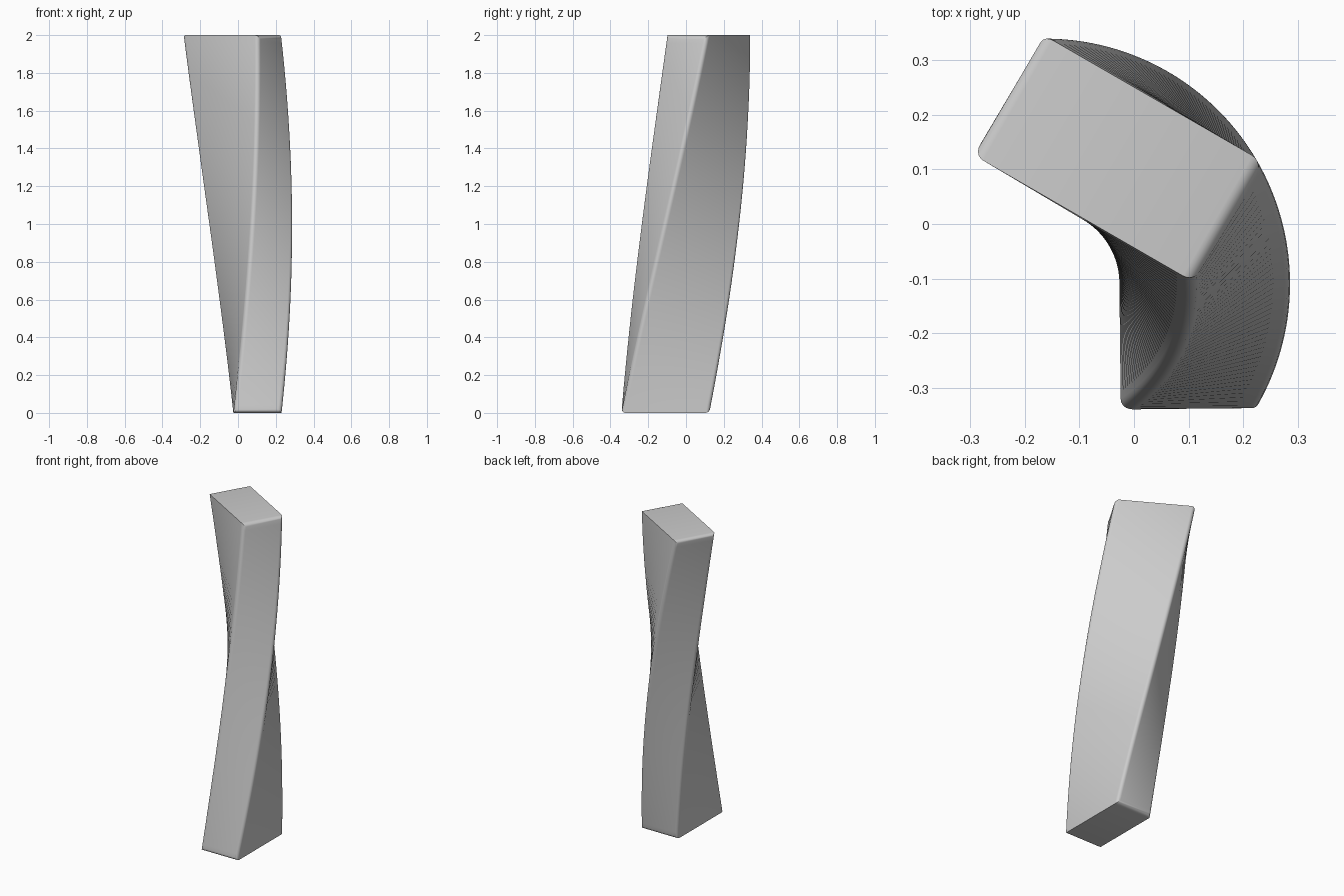
import bpy, bmesh, math
from mathutils import Matrix, Vector

if "Cube" in bpy.data.objects:
    bpy.data.objects.remove(bpy.data.objects["Cube"])

WIDTH, LENGTH, HEIGHT = 0.255, 0.465, 2.0
RADIUS = 0.266              # bar centre to twist axis
TWIST = math.radians(60)
FILLET = 0.021
SLICES = 48

# straight bar, offset from the twist axis
bm = bmesh.new()
bmesh.ops.create_cube(bm, size=1.0, matrix=Matrix.Translation((RADIUS, 0, HEIGHT / 2))
                      @ Matrix.Diagonal((WIDTH, LENGTH, HEIGHT, 1)))

# round the rims of the two narrow end faces
rims = [e for e in bm.edges if abs(e.verts[0].co.y - e.verts[1].co.y) < 1e-5]
bmesh.ops.bevel(bm, geom=rims, offset=FILLET, segments=5, profile=0.5, affect='EDGES')

# slice along the height, then twist about the axis
for i in range(1, SLICES):
    bmesh.ops.bisect_plane(bm, geom=bm.verts[:] + bm.edges[:] + bm.faces[:],
                           plane_co=(0, 0, HEIGHT * i / SLICES), plane_no=(0, 0, 1))
for v in bm.verts:
    v.co = Matrix.Rotation(TWIST * v.co.z / HEIGHT, 3, 'Z') @ v.co

# centre on x and y
mid = [(min(v.co[a] for v in bm.verts) + max(v.co[a] for v in bm.verts)) / 2 for a in (0, 1)]
bmesh.ops.translate(bm, verts=bm.verts[:], vec=Vector((-mid[0], -mid[1], 0)))
bmesh.ops.recalc_face_normals(bm, faces=bm.faces[:])

mesh = bpy.data.meshes.new("twisted_bar")
bm.to_mesh(mesh)
bm.free()
bar = bpy.data.objects.new("twisted_bar", mesh)
bpy.context.collection.objects.link(bar)
bpy.context.view_layer.objects.active = bar
bar.select_set(True)
bpy.ops.object.shade_smooth_by_angle(angle=math.radians(30))
